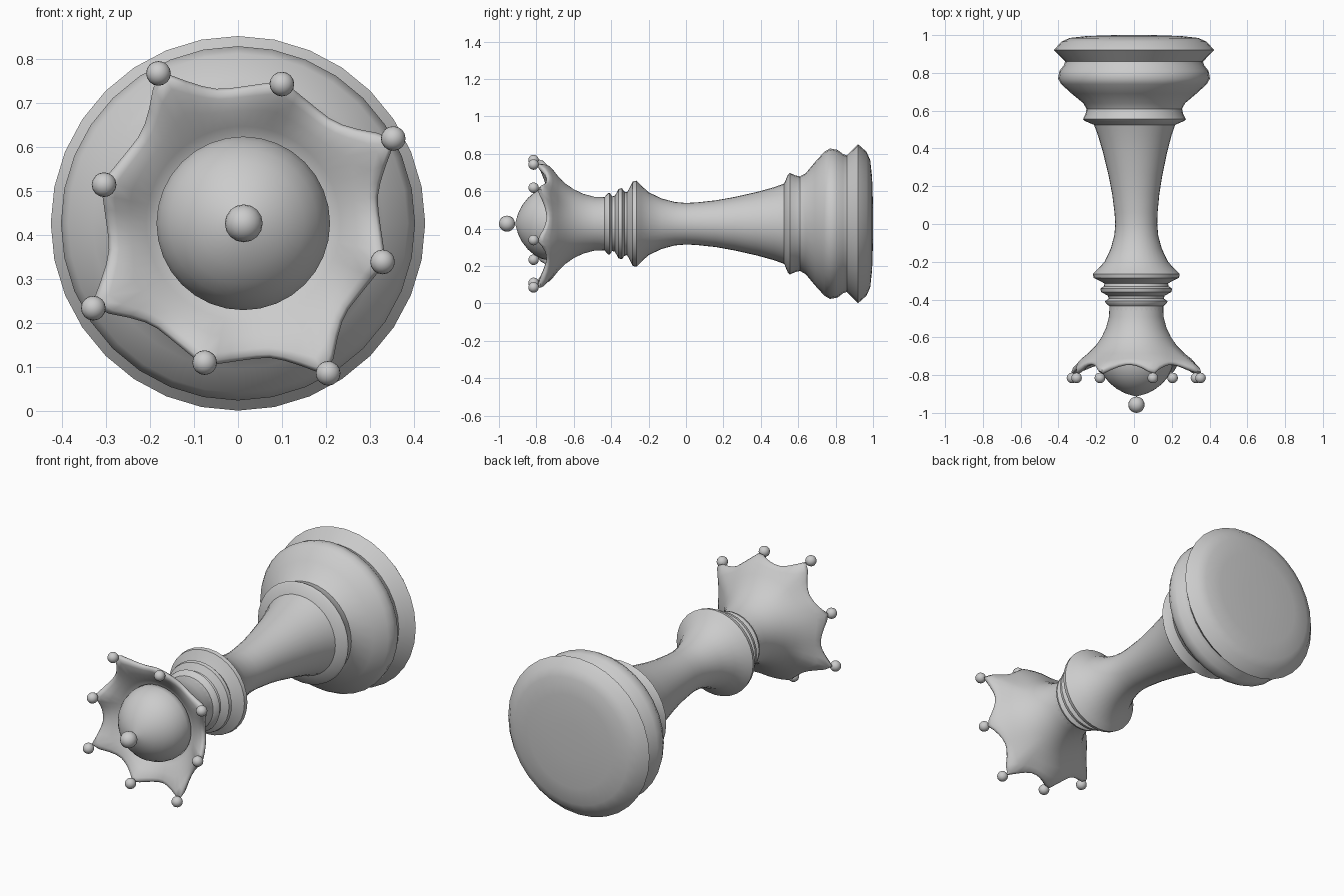
import bpy, bmesh
from math import radians, degrees, cos, sin, pi

if "Cube" in bpy.data.objects:
    bpy.data.objects.remove(bpy.data.objects["Cube"])

ZC = 0.426  # height of the piece's long axis


def axis_x(y):
    # the axis leans very slightly sideways from the base to the crown
    return 0.012 * min(1, max(0, (0.7 - y) / 0.7))


def finish(ob, angle=40):
    bpy.ops.object.select_all(action='DESELECT')
    ob.select_set(True)
    bpy.context.view_layer.objects.active = ob
    bpy.ops.object.shade_smooth_by_angle(angle=radians(angle))


def loft(name, rings, sides, angle=40):
    """Each ring maps an angle to (radius, y); ends are capped."""
    bm = bmesh.new()
    loops = []
    for ring in rings:
        loop = []
        for i in range(sides):
            t = 2 * pi * i / sides
            r, y = ring(t)
            loop.append(bm.verts.new((axis_x(y) + r * cos(t), y, ZC + r * sin(t))))
        loops.append(loop)
    for a, b in zip(loops, loops[1:]):
        for i in range(sides):
            j = (i + 1) % sides
            bm.faces.new((a[i], a[j], b[j], b[i]))
    bm.faces.new(loops[0])
    bm.faces.new(loops[-1])
    bmesh.ops.recalc_face_normals(bm, faces=bm.faces[:])
    me = bpy.data.meshes.new(name)
    bm.to_mesh(me)
    bm.free()
    ob = bpy.data.objects.new(name, me)
    bpy.context.collection.objects.link(ob)
    finish(ob, angle)
    return ob


def circle(r, y):
    return lambda t: (r, y)


def ball(name, r, loc, seg=16, rings=10):
    bpy.ops.mesh.primitive_uv_sphere_add(segments=seg, ring_count=rings, radius=r,
                                         location=loc, rotation=(pi / 2, 0, 0))
    bpy.context.object.name = name
    finish(bpy.context.object, 60)


# turned base, stem and collar
body = [(0.10, 1.0), (0.25, 0.995), (0.34, 0.985), (0.385, 0.965), (0.425, 0.92),
        (0.39, 0.885), (0.365, 0.86), (0.372, 0.84), (0.395, 0.81), (0.402, 0.77),
        (0.385, 0.74), (0.33, 0.69), (0.27, 0.64), (0.253, 0.61), (0.258, 0.585),
        (0.272, 0.555), (0.262, 0.545), (0.215, 0.525), (0.195, 0.47), (0.17, 0.38),
        (0.143, 0.26), (0.125, 0.16), (0.114, 0.06), (0.111, 0.0), (0.116, -0.06),
        (0.135, -0.13), (0.168, -0.20), (0.205, -0.24), (0.23, -0.265), (0.226, -0.285),
        (0.195, -0.30), (0.168, -0.315), (0.172, -0.33), (0.19, -0.342), (0.186, -0.36),
        (0.15, -0.38), (0.146, -0.395), (0.165, -0.408), (0.163, -0.418), (0.143, -0.435),
        (0.143, -0.47)]
loft("base_and_stem", [circle(r, y) for r, y in body], 32)


# crown: eight points, alternately long and short
def tip(t):
    """Closeness to a point (0..1) and how long that point is (0..1)."""
    k = (degrees(t) - 29.5) / 45
    n = round(k)
    return 1 - 2 * abs(k - n), (1 if n % 2 == 0 else 0)


def flare(r, y, dr, dy, curve=2.0):
    def ring(t):
        w, long = tip(t)
        w = w ** curve
        return r + dr * w * (1 if long else 0.3), y - dy * w
    return ring


crown = [circle(0.142, -0.43), circle(0.144, -0.49), circle(0.160, -0.55),
         circle(0.184, -0.60), circle(0.215, -0.645),
         flare(0.255, -0.685, 0.012, 0.0), flare(0.29, -0.712, 0.045, 0.015),
         flare(0.306, -0.728, 0.085, 0.040), flare(0.308, -0.738, 0.092, 0.052),
         flare(0.300, -0.746, 0.085, 0.054), flare(0.285, -0.745, 0.068, 0.046),
         flare(0.255, -0.733, 0.03, 0.02), circle(0.22, -0.712), circle(0.185, -0.685)]
loft("crown", crown, 64, 60)

# pearls on the crown points
for i in range(8):
    a = radians(29.5 + 45 * i)
    r = 0.391 if i % 2 == 0 else 0.328
    ball("crown_pearl", 0.028, (0.012 + r * cos(a), -0.815, ZC + r * sin(a)))

# dome inside the crown, with its finial
dome = [(0.15, -0.66), (0.197, -0.70), (0.197, -0.73), (0.188, -0.77), (0.168, -0.81),
        (0.138, -0.845), (0.10, -0.875), (0.055, -0.898), (0.02, -0.908), (0.005, -0.912)]
loft("crown_dome", [circle(r, y) for r, y in dome], 32, 60)
ball("finial", 0.043, (0.013, -0.957, ZC))
